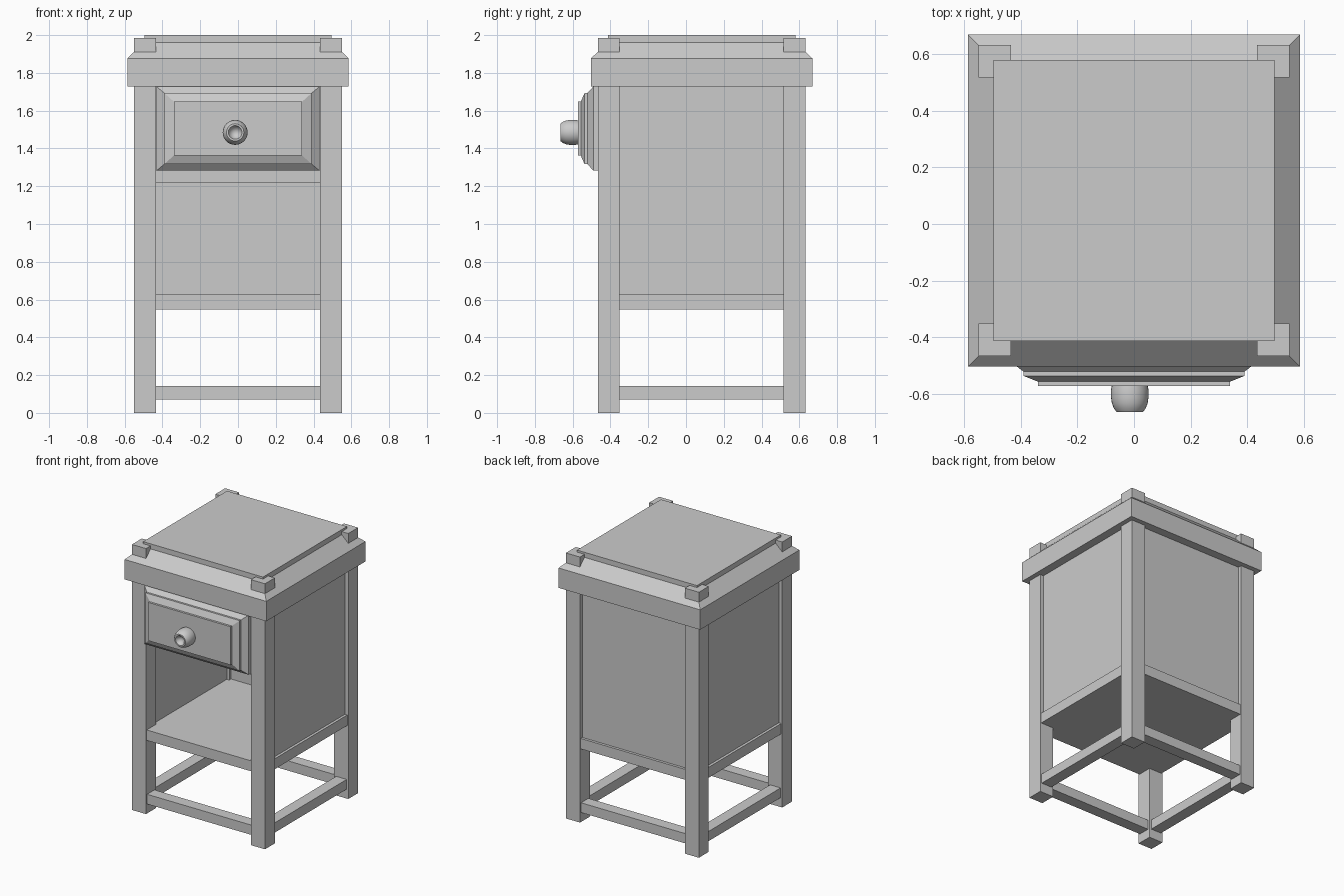
import bpy, bmesh, math
from mathutils import Vector

if "Cube" in bpy.data.objects:
    bpy.data.objects.remove(bpy.data.objects["Cube"])

CY = 0.083          # depth centre of the carcass
LEG_IN, LEG_OUT = 0.434, 0.55


def finish(name, bm):
    bmesh.ops.recalc_face_normals(bm, faces=bm.faces)
    me = bpy.data.meshes.new(name)
    bm.to_mesh(me)
    bm.free()
    ob = bpy.data.objects.new(name, me)
    bpy.context.collection.objects.link(ob)
    return ob


def box(name, x, y, z):
    """Box from (min, max) pairs."""
    bm = bmesh.new()
    bmesh.ops.create_cube(bm, size=1)
    for v in bm.verts:
        v.co = [a + (b - a) * (c + 0.5) for (a, b), c in zip((x, y, z), v.co)]
    return finish(name, bm)


def loft(name, rings):
    """Skin closed rings of equal point count and cap both ends."""
    bm = bmesh.new()
    loops = [[bm.verts.new(p) for p in r] for r in rings]
    n = len(loops[0])
    for a, b in zip(loops, loops[1:]):
        for i in range(n):
            j = (i + 1) % n
            bm.faces.new((a[i], a[j], b[j], b[i]))
    bm.faces.new(loops[0])
    bm.faces.new(loops[-1])
    return finish(name, bm)


CORNERS = [(-1, -1), (1, -1), (1, 1), (-1, 1)]

# Legs, running through the top as corner posts
for sx, sy, name in [(-1, -1, "front_left"), (1, -1, "front_right"),
                     (-1, 1, "back_left"), (1, 1, "back_right")]:
    box(name + "_leg", sorted((sx * LEG_IN, sx * LEG_OUT)),
        sorted((CY + sy * LEG_IN, CY + sy * LEG_OUT)), (0, 1.985))


def side_bar(name, side, inner, outer, z):
    """Bar between two legs on one side, placed by distance from the centre."""
    span = (-LEG_IN, LEG_IN)
    if side in ("left", "right"):
        s = 1 if side == "right" else -1
        box(f"{side}_{name}", sorted((s * inner, s * outer)),
            (CY + span[0], CY + span[1]), z)
    else:
        s = 1 if side == "back" else -1
        box(f"{side}_{name}", span,
            sorted((CY + s * inner, CY + s * outer)), z)


# Stretchers, shelf rails and recessed panels (front is left open)
for side in ("front", "back", "left", "right"):
    side_bar("stretcher", side, 0.45, 0.537, (0.07, 0.143))
    side_bar("shelf_rail", side, LEG_IN, 0.542, (0.548, 0.626))
    if side != "front":
        side_bar("panel", side, 0.455, 0.522, (0.626, 1.73))

# Lower shelf and the divider below the drawer
inside = (-LEG_IN, LEG_IN)
box("lower_shelf", inside, (CY - LEG_IN, CY + LEG_IN), (0.548, 0.626))
box("drawer_divider", (-0.455, 0.455), (-0.37, CY + 0.455), (1.22, 1.285))
box("drawer_box", (-0.42, 0.42), (-0.46, CY + 0.43), (1.285, 1.725))

# Top slab with sloped edge and raised plate
loft("table_top", [[(h * sx, CY + h * sy, z) for sx, sy in CORNERS]
                   for h, z in [(0.586, 1.728), (0.586, 1.877),
                                (0.496, 1.962), (0.496, 2.0)]])

# Stepped drawer front: half width, half height, depth
STEPS = [(0.432, 0.223, -0.455), (0.432, 0.223, -0.490), (0.39, 0.188, -0.522),
         (0.39, 0.188, -0.537), (0.34, 0.143, -0.557), (0.34, 0.143, -0.573)]
loft("drawer_front", [[(w * sx, y, 1.505 + h * sz) for sx, sz in CORNERS]
                      for w, h, y in STEPS])

# Round knob with a dished front: radius, depth
KNOB = [(0.062, -0.565), (0.066, -0.585), (0.066, -0.615), (0.063, -0.634),
        (0.056, -0.652), (0.046, -0.665), (0.036, -0.665), (0.030, -0.652),
        (0.018, -0.640), (0.006, -0.636)]
N = 32
knob = loft("drawer_knob",
            [[(-0.015 + r * math.cos(2 * math.pi * i / N), y,
               1.485 + r * math.sin(2 * math.pi * i / N)) for i in range(N)]
             for r, y in KNOB])
bpy.context.view_layer.objects.active = knob
knob.select_set(True)
bpy.ops.object.shade_smooth_by_angle(angle=math.radians(35))
